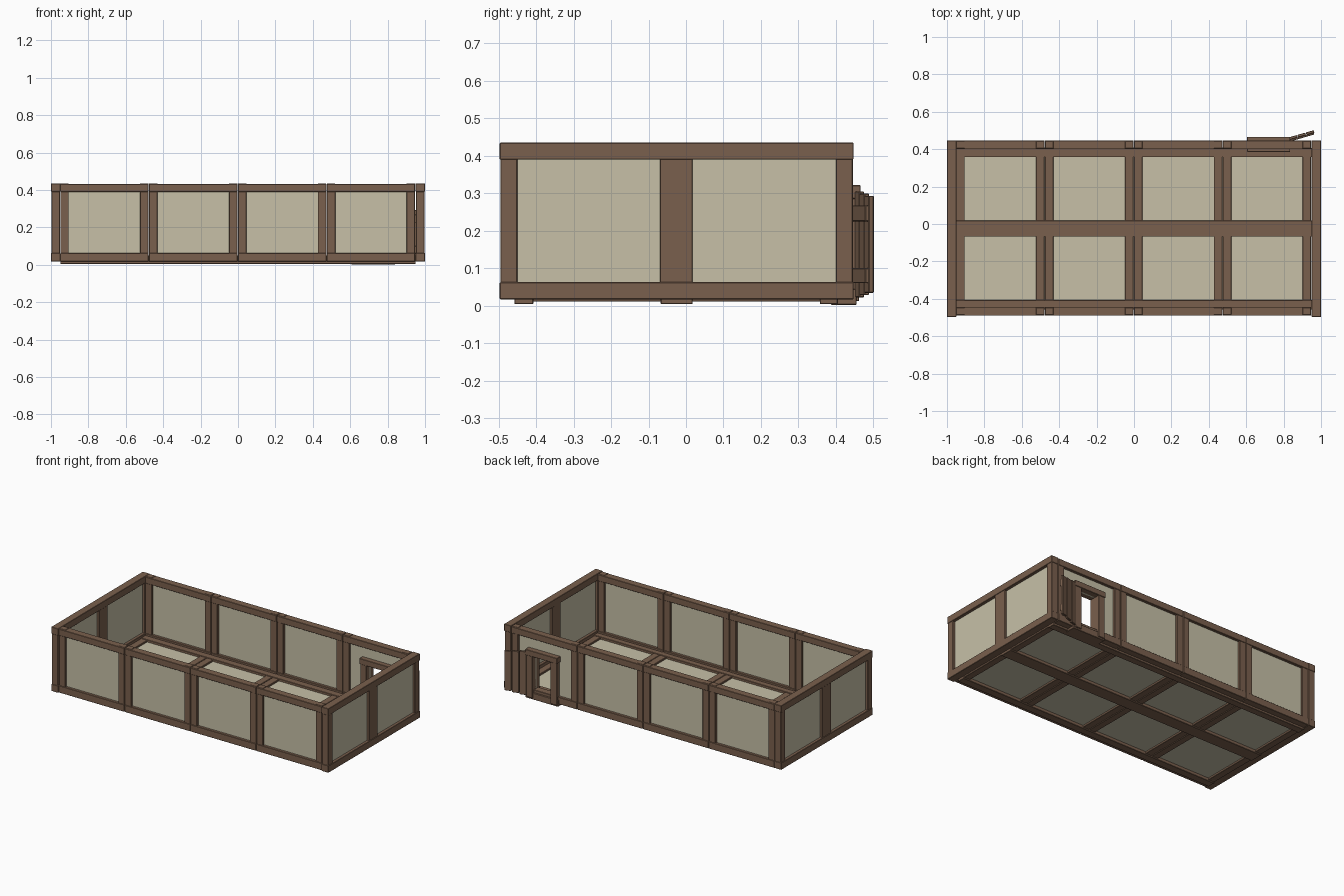
import bpy
import math
from mathutils import Matrix, Vector

cube = bpy.data.objects.get("Cube")
if cube:
    bpy.data.objects.remove(cube, do_unlink=True)


def material(name, rgb):
    m = bpy.data.materials.new(name)
    m.use_nodes = True
    m.diffuse_color = (*rgb, 1)
    m.node_tree.nodes["Principled BSDF"].inputs["Base Color"].default_value = (*rgb, 1)
    return m


WOOD = material("brown wood", (0.195, 0.117, 0.075))
PAPER = material("pale panel", (0.57, 0.53, 0.39))


def box(name, x, y, z, mat=WOOD, bevel=0.002):
    """Box spanning the given (low, high) ranges."""
    bpy.ops.mesh.primitive_cube_add(size=1)
    ob = bpy.context.object
    ob.name = name
    size = [b - a for a, b in (x, y, z)]
    mid = [(a + b) / 2 for a, b in (x, y, z)]
    ob.data.transform(Matrix.Translation(mid) @ Matrix.Diagonal((*size, 1)))
    ob.data.materials.append(mat)
    if bevel:
        mod = ob.modifiers.new("soft edge", 'BEVEL')
        mod.width = bevel
        mod.segments = 1
    return ob


BEAM = 0.045
TOP, RAIL_TOP, RAIL_LOW, BOTTOM = 0.435, 0.39, 0.063, 0.017
BAYS = [(-0.95, -0.478), (-0.475, -0.003), (0, 0.472), (0.475, 0.947)]
WALLS = {"front": (-0.49, -0.443), "back": (0.4, 0.447)}
DOOR_X, DOOR_Z = (0.655, 0.785), (0.05, 0.285)

# Long walls: four framed bays on each side
for side, (y0, y1) in WALLS.items():
    mid = (y0 + y1) / 2
    sheet = (mid - 0.006, mid + 0.006)
    for i, (x0, x1) in enumerate(BAYS):
        name = f"{side}_wall_{i + 1}"
        box(name + "_top_rail", (x0, x1), (y0, y1), (RAIL_TOP, TOP - 0.003))
        box(name + "_bottom_rail", (x0, x1), (y0, y1), (BOTTOM, RAIL_LOW))
        for p, px in (("right", x0), ("left", x1 - BEAM)):
            box(f"{name}_{p}_post", (px, px + BEAM), (y0 + 0.003, y1 - 0.003),
                (BOTTOM + 0.003, TOP))
        zs = (RAIL_LOW - 0.01, RAIL_TOP + 0.01)
        if side == "back" and i == 3:
            # Sheet pieces around the doorway
            box(name + "_panel_right", (x0 + 0.03, DOOR_X[0]), sheet, zs, PAPER, 0)
            box(name + "_panel_left", (DOOR_X[1], x1 - 0.03), sheet, zs, PAPER, 0)
            box(name + "_panel_above", DOOR_X, sheet, (DOOR_Z[1], zs[1]), PAPER, 0)
        else:
            box(name + "_panel", (x0 + 0.03, x1 - 0.03), sheet, zs, PAPER, 0)

# End walls: two bays each
for side, s in (("left", 1), ("right", -1)):
    x = tuple(sorted((s * 0.95, s)))
    inset = (x[0] + 0.003, x[1] - 0.003)
    name = side + "_end"
    box(name + "_top_rail", x, (-0.497, 0.447), (RAIL_TOP, TOP))
    box(name + "_bottom_rail", x, (-0.497, 0.447), (BOTTOM, RAIL_LOW))
    for p, y in (("front", (-0.495, -0.45)), ("middle", (-0.07, 0.018)), ("back", (0.4, 0.445))):
        box(f"{name}_{p}_post", inset, y, (BOTTOM + 0.003, TOP - 0.003))
    c = s * 0.975
    box(name + "_panel", (c - 0.006, c + 0.006), (-0.47, 0.42), (0.05, 0.4), PAPER, 0)

# Floor: long bearers, cross beams and sheet
for p, y in (("front", (-0.458, -0.407)), ("middle", (-0.068, 0.018)), ("back", (0.357, 0.405))):
    box(f"floor_{p}_bearer", (-0.95, 0.95), y, (0.004, 0.05))
for i, (x0, x1) in enumerate(BAYS):
    for p, px in (("right", x0), ("left", x1 - BEAM)):
        box(f"floor_cross_beam_{i + 1}_{p}", (px, px + BEAM), (-0.45, 0.4), (0.011, 0.046))
box("floor_sheet", (-0.94, 0.94), (-0.45, 0.41), (0.023, 0.035), PAPER, 0)

# Door frame
for p, x in (("right", (0.61, DOOR_X[0])), ("left", (DOOR_X[1], 0.83))):
    for f, y in (("outer", (0.43, 0.462)), ("inner", (0.387, 0.418))):
        box(f"door_{p}_{f}_post", x, y, (0.012, 0.3))
    lining = (DOOR_X[0] - 0.01, DOOR_X[0]) if p == "right" else (DOOR_X[1], DOOR_X[1] + 0.01)
    box(f"door_{p}_lining", lining, (0.39, 0.46), (0.02, 0.3))
box("door_lintel", (0.605, 0.835), (0.385, 0.466), (DOOR_Z[1], 0.322))
box("door_sill", (0.605, 0.84), (0.387, 0.455), (0.002, 0.045))

# Open door leaf, swung about its hinge
HINGE = Matrix.Translation(Vector((0.828, 0.453, 0))) @ Matrix.Rotation(math.radians(16), 4, 'Z')
leaf = []
for i in range(3):
    x = 0.003 + i * 0.047
    leaf.append(box(f"door_plank_{i + 1}", (x, x + 0.044), (-0.004, 0.01),
                    (0.022 + 0.006 * i, 0.305 - 0.006 * i)))
for p, z in (("lower", (0.06, 0.1)), ("upper", (0.225, 0.268))):
    leaf.append(box(f"door_{p}_batten", (0, 0.138), (-0.013, -0.003), z))
for ob in leaf:
    ob.matrix_world = HINGE
